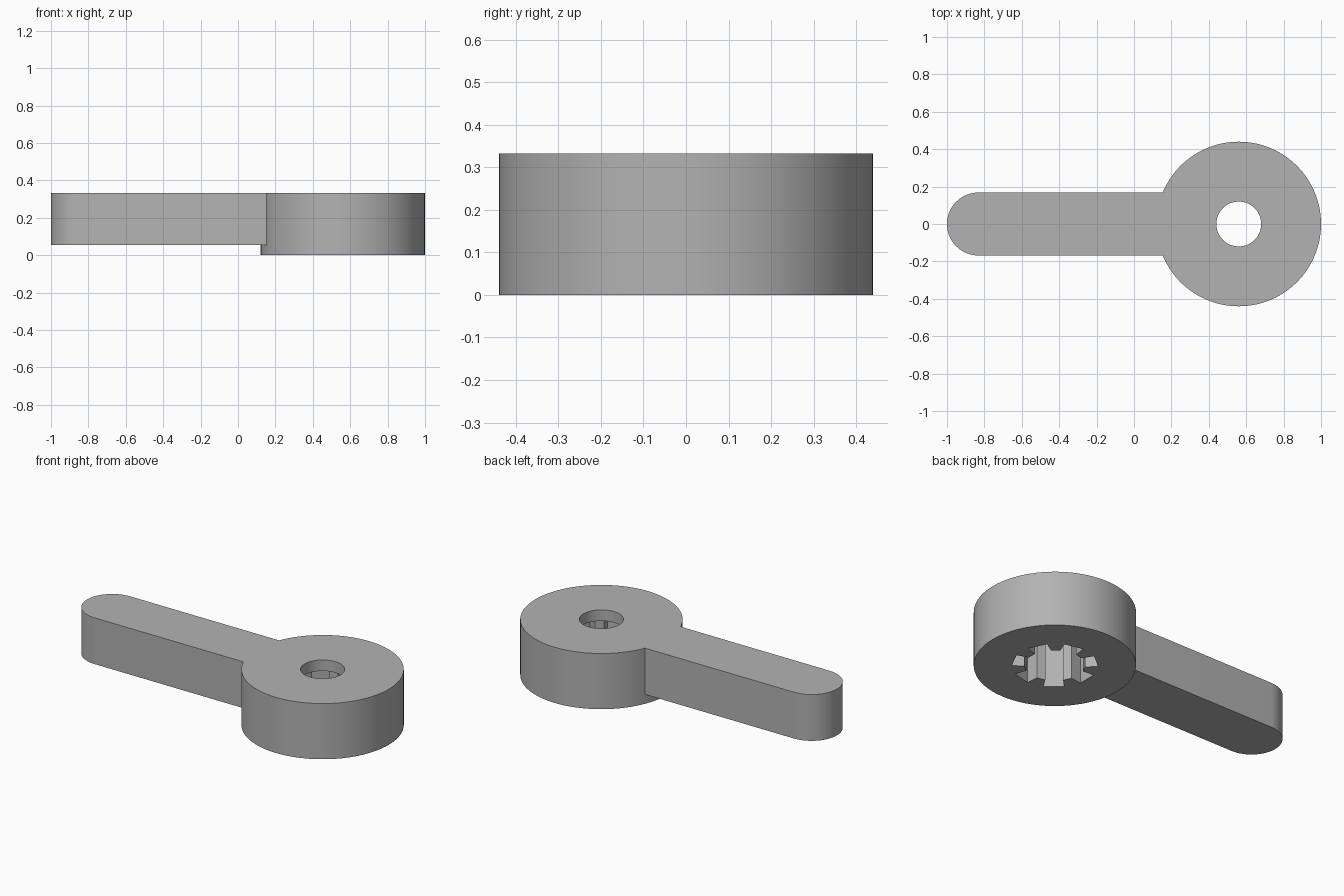
import bpy
import bmesh
from math import cos, sin, pi, radians

default = bpy.data.objects.get("Cube")
if default:
    bpy.data.objects.remove(default, do_unlink=True)

HUB_X, HUB_R, TOP = 0.56, 0.44, 0.333
ARM_W, ARM_Z = 0.168, 0.056
TEETH = 7

grey = bpy.data.materials.new("plain grey")
grey.use_nodes = True
colour = (0.45, 0.45, 0.45, 1)
grey.diffuse_color = colour
grey.node_tree.nodes["Principled BSDF"].inputs["Base Color"].default_value = colour


def arc(cx, r, start, end, steps):
    angles = [start + (end - start) * i / steps for i in range(steps + 1)]
    return [(cx + r * cos(a), r * sin(a)) for a in angles]


def prism(name, outline, z0, z1):
    """Extrude a flat outline from z0 to z1."""
    bm = bmesh.new()
    face = bm.faces.new([bm.verts.new((x, y, z0)) for x, y in outline])
    top = bmesh.ops.extrude_face_region(bm, geom=[face])["geom"]
    verts = [v for v in top if isinstance(v, bmesh.types.BMVert)]
    bmesh.ops.translate(bm, verts=verts, vec=(0, 0, z1 - z0))
    bmesh.ops.recalc_face_normals(bm, faces=bm.faces)
    mesh = bpy.data.meshes.new(name)
    bm.to_mesh(mesh)
    bm.free()
    mesh.materials.append(grey)
    obj = bpy.data.objects.new(name, mesh)
    bpy.context.collection.objects.link(obj)
    return obj


def combine(target, other, operation):
    """Apply a boolean and discard the second object."""
    bpy.ops.object.select_all(action="DESELECT")
    bpy.context.view_layer.objects.active = target
    target.select_set(True)
    mod = target.modifiers.new(operation.title(), "BOOLEAN")
    mod.object, mod.operation, mod.solver = other, operation, "EXACT"
    bpy.ops.object.modifier_apply(modifier=mod.name)
    bpy.data.objects.remove(other, do_unlink=True)


# Round hub with the lever arm joined to its side
lever = prism("lever_handle", arc(HUB_X, HUB_R, 0, 2 * pi, 96)[:-1], 0, TOP)
arm_outline = arc(ARM_W - 1, ARM_W, pi / 2, 3 * pi / 2, 32)
arm_outline += [(0.22, -ARM_W), (0.22, ARM_W)]
combine(lever, prism("arm", arm_outline, ARM_Z, TOP), "UNION")

# Screw hole through the top
hole = prism("screw_hole", arc(HUB_X, 0.12, 0, 2 * pi, 48)[:-1], 0.1, TOP + 0.1)
combine(lever, hole, "DIFFERENCE")

# Splined socket in the underside
socket_outline = []
for i in range(TEETH):
    mid = pi + 2 * pi * i / TEETH
    for radius, offset in ((0.165, -17), (0.235, -14), (0.235, 14), (0.165, 17)):
        a = mid + radians(offset)
        socket_outline.append((HUB_X + radius * cos(a), radius * sin(a)))
combine(lever, prism("spline_socket", socket_outline, -0.1, 0.267), "DIFFERENCE")

bpy.ops.object.shade_smooth_by_angle(angle=radians(25))
